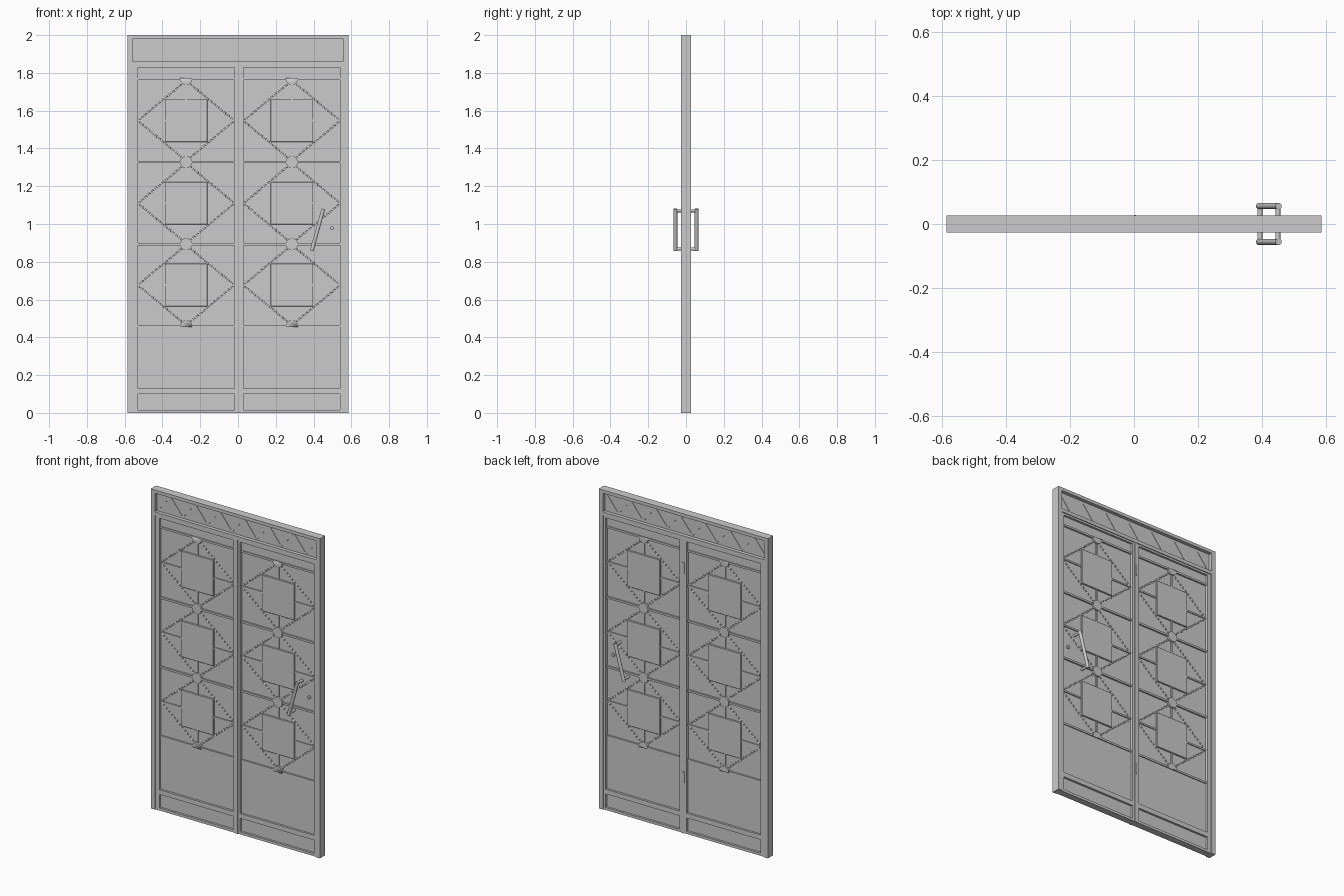
import bpy, bmesh, math
from mathutils import Vector, Matrix

if "Cube" in bpy.data.objects:
    bpy.data.objects.remove(bpy.data.objects["Cube"])


def finish(bm, name, smooth=False):
    bmesh.ops.recalc_face_normals(bm, faces=bm.faces)
    me = bpy.data.meshes.new(name)
    bm.to_mesh(me)
    bm.free()
    ob = bpy.data.objects.new(name, me)
    bpy.context.collection.objects.link(ob)
    if smooth:
        bpy.context.view_layer.objects.active = ob
        ob.select_set(True)
        bpy.ops.object.shade_smooth_by_angle(angle=math.radians(40))
        ob.select_set(False)
    return ob


def box(name, x0, x1, z0, z1, d, bevel=0.0):
    """Box between x0-x1 and z0-z1, reaching d to the front and back."""
    bm = bmesh.new()
    bmesh.ops.create_cube(bm, size=1, matrix=Matrix.Translation(((x0 + x1) / 2, 0, (z0 + z1) / 2))
                          @ Matrix.Diagonal((x1 - x0, 2 * d, z1 - z0, 1)))
    if bevel:
        bmesh.ops.bevel(bm, geom=bm.edges[:], offset=bevel, segments=1, affect='EDGES')
    return finish(bm, name)


def bar(name, a, b, r, sides=4, twist=0.0, rings=1, smooth=False):
    """Round, square or twisted bar from a to b."""
    a, b = Vector(a), Vector(b)
    axis = (b - a).normalized()
    u = axis.cross(Vector((0, 1, 0)))
    if u.length < 1e-4:
        u = Vector((1, 0, 0))
    u.normalize()
    v = axis.cross(u)
    bm = bmesh.new()
    loops = []
    for i in range(rings + 1):
        t = i / rings
        c = a.lerp(b, t)
        loop = []
        for k in range(sides):
            ang = math.pi / sides + 2 * math.pi * (k / sides + t * twist)
            loop.append(bm.verts.new(c + (u * math.cos(ang) + v * math.sin(ang)) * r))
        loops.append(loop)
    for p, q in zip(loops, loops[1:]):
        for k in range(sides):
            n = (k + 1) % sides
            bm.faces.new((p[k], p[n], q[n], q[k]))
    bm.faces.new(loops[0])
    bm.faces.new(loops[-1])
    return finish(bm, name, smooth)


# Outer frame
D = 0.026
for s, side in ((-1, "left"), (1, "right")):
    xs = sorted((s * 0.585, s * 0.558))
    box(side + "_jamb", xs[0], xs[1], 0, 2, D)
box("head_rail", -0.558, 0.558, 1.98, 2, D)
box("transom_rail", -0.558, 0.558, 1.84, 1.862, D)

# Transom panel with border and zigzag bars
box("transom_panel", -0.558, 0.558, 1.862, 1.98, 0.004)
N = 13
pts = [(-0.555 + 1.11 * i / N, 0, 1.975 if i % 2 else 1.868) for i in range(N + 1)]
for i in range(N):
    bar("transom_zigzag_bar", pts[i], pts[i + 1], 0.009)

# Centre mullion, and cover strip where the leaves meet
box("centre_mullion", -0.019, 0.029, 0, 1.84, 0.021)
box("centre_cover_strip", -0.002, 0.014, 0, 1.84, 0.025)
for z in (0.35, 1.66):
    bar("centre_hinge", (0.004, 0.02, z - 0.035), (0.004, 0.02, z + 0.035), 0.008, 12, smooth=True)


def leaf(side, x0, x1, stile):
    c, h = (x0 + x1) / 2, (x1 - x0) / 2
    # Stile beside the jamb
    box(side + "_stile", stile[0], stile[1], 0, 1.84, 0.021)
    # Rails
    for n, z0, z1 in (("top", 1.828, 1.84), ("lower", 0.10, 0.13), ("bottom", 0, 0.016)):
        box(f"{side}_{n}_rail", x0, x1, z0, z1, 0.021)
    # Thin infill sheets
    box(side + "_top_panel", x0, x1, 1.77, 1.828, 0.008)
    box(side + "_grille_sheet", x0, x1, 0.46, 1.77, 0.004)
    box(side + "_lower_panel", x0, x1, 0.13, 0.46, 0.008)
    box(side + "_kick_panel", x0, x1, 0.016, 0.10, 0.008)
    # Horizontal grille rails
    for z in (0.46, 0.893, 1.328, 1.768):
        box(side + "_grille_rail", x0, x1, z - 0.006, z + 0.006, 0.014)
    # Vertical grille bar
    box(side + "_grille_upright", c - 0.005, c + 0.005, 0.46, 1.77, 0.010)
    # Rosette discs, half ones at the two ends
    for z in (0.46, 0.893, 1.328, 1.768):
        rosette = (c, -0.016, z), (c, 0.016, z)
        disc = bar(side + "_rosette", *rosette, 0.032, 24, smooth=True)
        if z in (0.46, 1.768):
            bm = bmesh.new()
            bm.from_mesh(disc.data)
            up = 1 if z > 1 else -1
            cut = bmesh.ops.bisect_plane(bm, geom=bm.verts[:] + bm.edges[:] + bm.faces[:],
                                         plane_co=(c, 0, z + up * 0.005), plane_no=(0, 0, up),
                                         clear_outer=True)
            edges = [e for e in cut['geom_cut'] if isinstance(e, bmesh.types.BMEdge)]
            bmesh.ops.holes_fill(bm, edges=edges)
            bm.to_mesh(disc.data)
            bm.free()
    # Diamonds of twisted bars, with square plates
    for z in (0.677, 1.11, 1.547):
        box(side + "_cross_bar", x0, x1, z - 0.005, z + 0.005, 0.010)
        for sx in (-1, 1):
            for sz in (-1, 1):
                bar(side + "_twisted_bar", (c + sx * h, 0, z), (c, 0, z + sz * 0.213),
                    0.0095, 4, twist=3.5, rings=28)
        box(side + "_square_plate", c - 0.113, c + 0.113, z - 0.113, z + 0.113, 0.0125, 0.002)


leaf("left", -0.53, -0.019, (-0.558, -0.53))
leaf("right", 0.029, 0.541, (0.541, 0.558))

# Slanted pull handles on both faces, and keyhole
for s, side in ((-1, "front"), (1, "back")):
    lo, hi = Vector((0.393, s * 0.056, 0.868)), Vector((0.449, s * 0.056, 1.07))
    along = (hi - lo).normalized() * 0.01
    bar(side + "_pull_handle", lo - along, hi + along, 0.010, 16, smooth=True)
    for p in (lo, hi):
        bar(side + "_handle_standoff", (p.x, s * 0.003, p.z), p, 0.008, 16, smooth=True)
bar("keyhole_boss", (0.497, -0.014, 0.977), (0.497, 0.014, 0.977), 0.010, 16, smooth=True)
